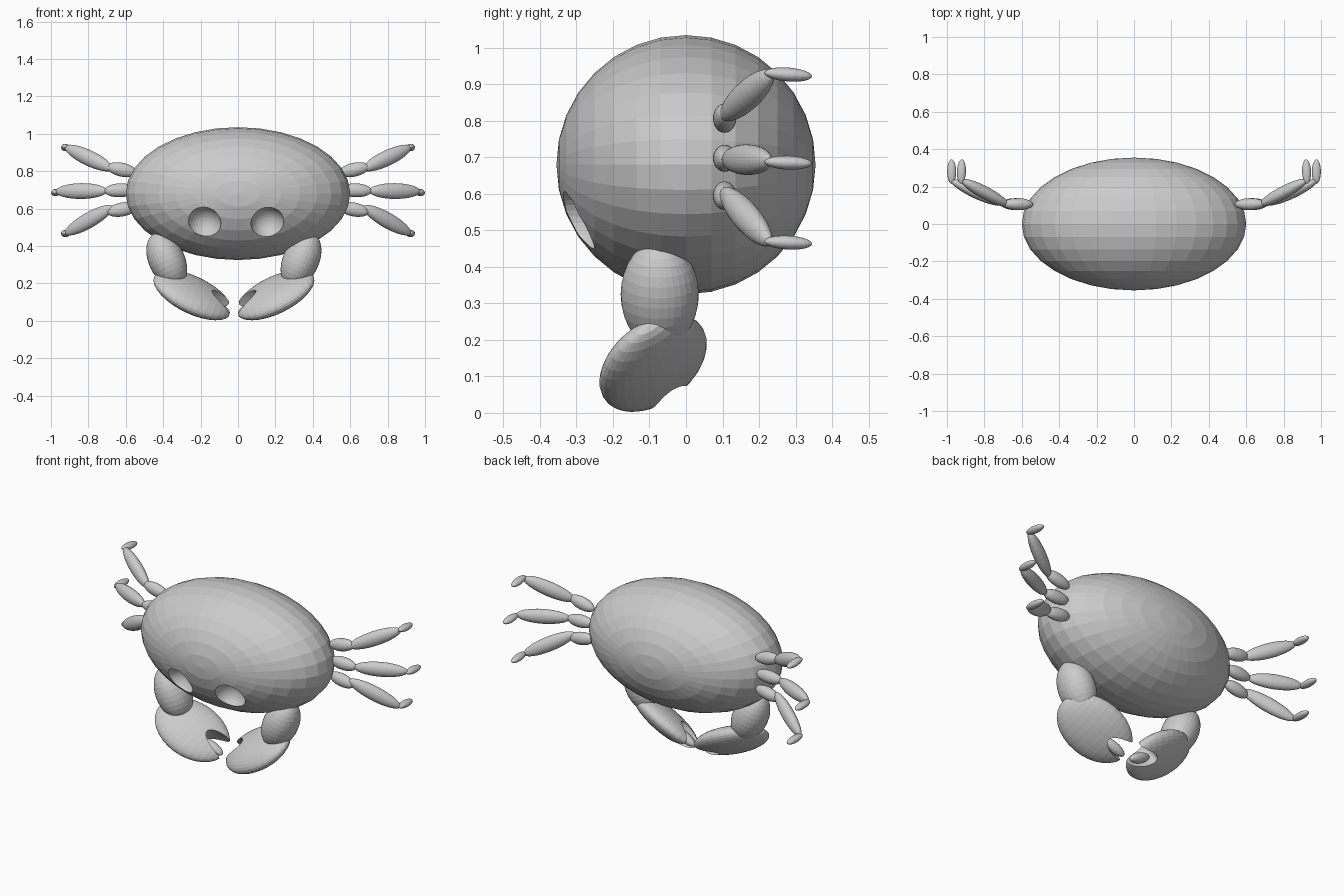
import bpy, bmesh
from mathutils import Vector, Matrix

cube = bpy.data.objects.get("Cube")
if cube:
    bpy.data.objects.remove(cube, do_unlink=True)

grey = bpy.data.materials.new("shell_grey")
grey.use_nodes = True
grey.diffuse_color = (0.6, 0.6, 0.6, 1)
grey.node_tree.nodes["Principled BSDF"].inputs["Base Color"].default_value = (0.6, 0.6, 0.6, 1)


def ellipsoid(name, center, radii, along, across):
    """Faceted ellipsoid: radii run along the axis, across it, and through it."""
    a = Vector(along).normalized()
    b = Vector(across)
    b = (b - a * b.dot(a)).normalized()
    n = a.cross(b)
    cols = [b * radii[1], n * radii[2], a * radii[0]]
    mesh = bpy.data.meshes.new(name)
    bm = bmesh.new()
    bmesh.ops.create_uvsphere(bm, u_segments=32, v_segments=16, radius=1)
    bmesh.ops.transform(bm, matrix=Matrix(cols).transposed().to_4x4(), verts=bm.verts)
    bmesh.ops.recalc_face_normals(bm, faces=bm.faces)
    bm.to_mesh(mesh)
    bm.free()
    mesh.materials.append(grey)
    obj = bpy.data.objects.new(name, mesh)
    obj.location = center
    bpy.context.collection.objects.link(obj)
    return obj


def carve(target, cutter):
    """Subtract the cutter from the target and discard the cutter."""
    cutter.hide_render = True
    mod = target.modifiers.new("carve", 'BOOLEAN')
    mod.operation = 'DIFFERENCE'
    mod.solver = 'EXACT'
    mod.object = cutter
    deps = bpy.context.evaluated_depsgraph_get()
    mesh = bpy.data.meshes.new_from_object(target.evaluated_get(deps))
    target.modifiers.clear()
    target.data = mesh
    bpy.data.objects.remove(cutter, do_unlink=True)


def segment(name, p0, p1, r_across, r_through, sign):
    """Leg segment stretched between two points, mirrored by sign."""
    p0, p1 = (Vector((p[0] * sign, p[1], p[2])) for p in (p0, p1))
    axis = p1 - p0
    return ellipsoid(name, (p0 + p1) / 2, (axis.length / 2, r_across, r_through),
                     axis, (0, 0, 1))


# Body, poles facing front and back
body = ellipsoid("body", (0, 0, 0.68), (0.355, 0.6, 0.355), (0, 1, 0), (1, 0, 0))

# Leg joints: hip start, hip end, shin start, shin end, foot start, foot end
LEGS = {
    "upper": [(0.54, 0.105, 0.79), (0.70, 0.107, 0.825), (0.67, 0.10, 0.81),
              (0.925, 0.235, 0.93), (0.925, 0.215, 0.932), (0.92, 0.345, 0.922)],
    "middle": [(0.545, 0.105, 0.70), (0.715, 0.107, 0.695), (0.70, 0.105, 0.695),
               (0.975, 0.23, 0.692), (0.975, 0.215, 0.688), (0.975, 0.345, 0.683)],
    "lower": [(0.54, 0.105, 0.61), (0.70, 0.107, 0.58), (0.67, 0.10, 0.61),
              (0.925, 0.23, 0.465), (0.925, 0.215, 0.47), (0.92, 0.345, 0.463)],
}

for side, s in (("left", 1), ("right", -1)):
    # Eye socket
    carve(body, ellipsoid("eye_cutter", (0.17 * s - 0.011, -0.31, 0.52),
                          (0.09, 0.09, 0.09), (0, 1, 0), (1, 0, 0)))

    # Legs
    for leg, p in LEGS.items():
        segment(f"{side}_{leg}_hip", p[0], p[1], 0.037, 0.032, s)
        segment(f"{side}_{leg}_shin", p[2], p[3], 0.042, 0.034, s)
        segment(f"{side}_{leg}_foot", p[4], p[5], 0.019, 0.024, s)

    # Upper arm of the claw
    ellipsoid(f"{side}_arm", (0.359 * s - 0.022, -0.072, 0.325), (0.156, 0.107, 0.097),
              (0.41 * s, 0, 0.91), (0, 1, 0))

    # Flattened claw with a notch and a small inner finger
    long_axis = Vector((0.904 * s, -0.068, 0.424))
    wide_axis = Vector((-0.154 * s, 0.87, 0.467))
    center = Vector((0.22 * s - 0.022, -0.09, 0.137))
    claw = ellipsoid(f"{side}_claw", center, (0.229, 0.164, 0.068), long_axis, wide_axis)
    carve(claw, ellipsoid("notch_cutter", center - long_axis * 0.22 + wide_axis * 0.02,
                          (0.15, 0.06, 0.16), long_axis, wide_axis))
    ellipsoid(f"{side}_claw_finger", center - long_axis * 0.145 - wide_axis * 0.01,
              (0.075, 0.03, 0.028), long_axis, wide_axis)
